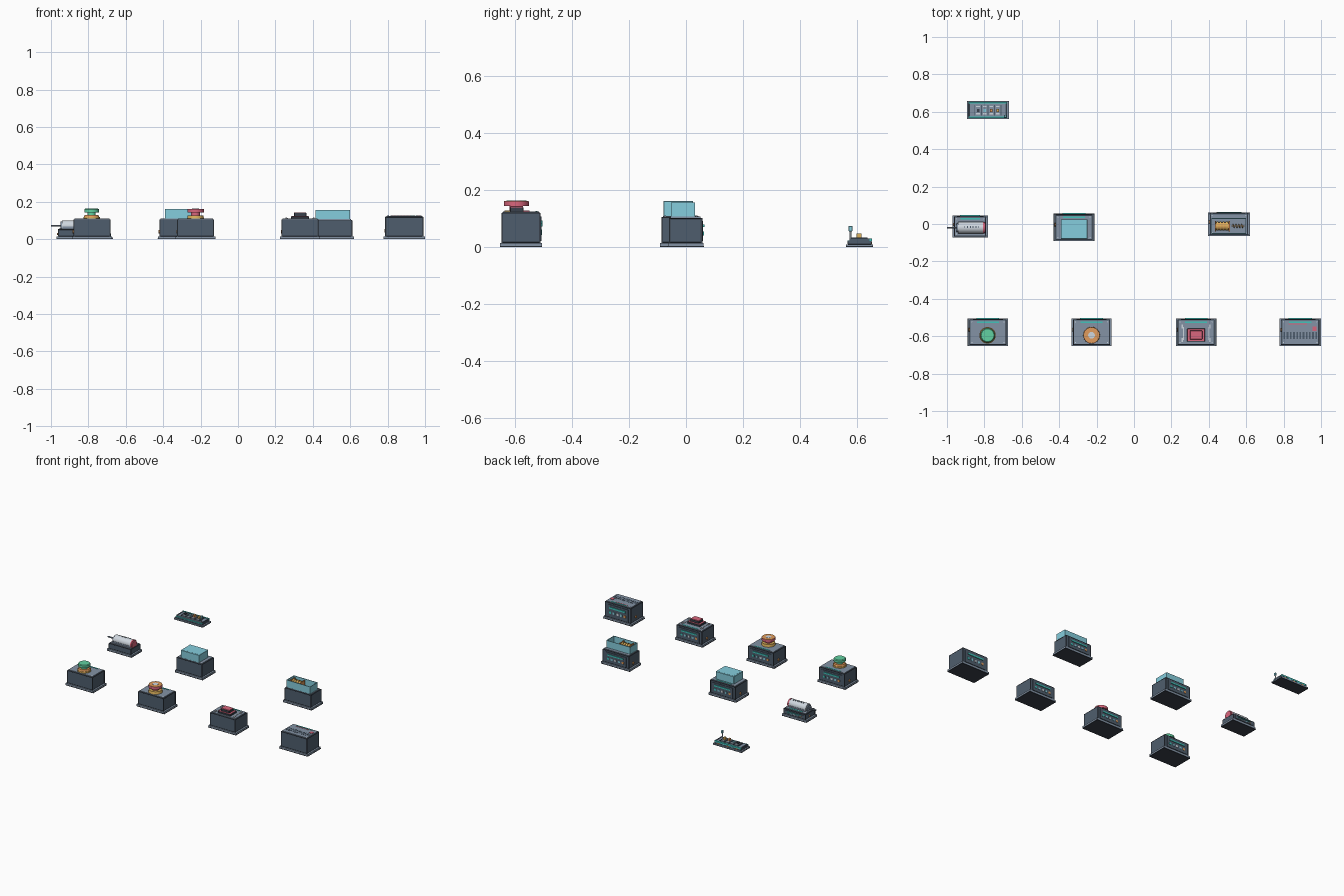
import bpy, math


def material(name, r, g, b):
    m = bpy.data.materials.new(name)
    m.diffuse_color = tuple((c / 255) ** 2.2 for c in (r, g, b)) + (1,)
    return m


SLATE = material("slate casing", 80, 94, 109)
DARK = material("dark trim", 60, 67, 77)
PANEL = material("grey panel", 130, 145, 163)
CYAN = material("cyan cover", 132, 204, 220)
RED = material("rose red", 216, 102, 124)
ORANGE = material("orange", 224, 154, 92)
GREEN = material("green", 98, 208, 160)
GOLD = material("gold", 220, 176, 92)
TEAL = material("teal", 66, 194, 186)
LIGHT = material("light metal", 206, 214, 222)


def finish(o, name, mat, bevel=0.0):
    o.name = name
    o.data.materials.append(mat)
    if bevel:
        b = o.modifiers.new("edge", "BEVEL")
        b.width, b.segments = bevel, 1
    return o


def box(name, mat, x, y, z0, w, d, h, bevel=0.0):
    """Box centred on x, y, with its bottom at z0."""
    bpy.ops.mesh.primitive_cube_add(size=1, location=(x, y, z0 + h / 2))
    o = bpy.context.object
    o.scale = (w, d, h)
    bpy.ops.object.transform_apply(location=False, rotation=False, scale=True)
    return finish(o, name, mat, bevel)


def disc(name, mat, x, y, z0, r, h, top=None, sides=24):
    """Upright round part, tapered when top is given."""
    bpy.ops.mesh.primitive_cone_add(vertices=sides, radius1=r, radius2=r if top is None else top,
                                    depth=h, location=(x, y, z0 + h / 2))
    o = finish(bpy.context.object, name, mat)
    bpy.ops.object.shade_smooth_by_angle()
    return o


def rod(name, mat, x0, x1, y, z, r, sides=20):
    """Round part lying along x."""
    bpy.ops.mesh.primitive_cylinder_add(vertices=sides, radius=r, depth=x1 - x0,
                                        location=((x0 + x1) / 2, y, z), rotation=(0, math.pi / 2, 0))
    o = finish(bpy.context.object, name, mat)
    bpy.ops.object.shade_smooth_by_angle()
    return o


def unit(name, x, y, w, d, h, strip=True):
    """Flanged casing with trim, top panel and rear connectors."""
    box(name + "_foot", DARK, x, y, 0, w, d, 0.005)
    box(name + "_flange", PANEL, x, y, 0.005, w - 0.001, d - 0.001, 0.010)
    bw, bd, top = w - 0.020, d - 0.012, h - 0.004
    box(name + "_casing", SLATE, x, y, 0.015, bw, bd, top - 0.015, 0.003)
    box(name + "_top_rim", DARK, x, y, top - 0.004, bw + 0.001, bd + 0.001, 0.004, 0.001)
    box(name + "_top_panel", PANEL, x, y, top - 0.001, bw - 0.010, bd - 0.010, 0.005)
    if strip:
        box(name + "_status_strip", TEAL, x, y + bd / 2 - 0.013, h - 0.001, w * 0.55, 0.008, 0.003)
    for sx in (-1, 1):
        for sy in (-1, 1):
            box(name + "_corner_post", DARK, x + sx * (bw / 2 - 0.002), y + sy * (bd / 2 - 0.002),
                0.015, 0.006, 0.006, top - 0.018)
            disc(name + "_screw", LIGHT, x + sx * (bw / 2 - 0.012), y + sy * (bd / 2 - 0.012),
                 h - 0.001, 0.003, 0.002, sides=8)
    # rear plate with lamps and sockets, cable gland on the left
    back, hh = y + bd / 2, top - 0.03
    box(name + "_rear_plate", SLATE, x, back + 0.001, 0.022, w * 0.74, 0.006, hh * 0.95)
    box(name + "_rear_strip", TEAL, x, back + 0.005, 0.022 + hh * 0.66, w * 0.56, 0.007, hh * 0.13)
    for i, c in enumerate((ORANGE, CYAN, LIGHT, CYAN, TEAL)):
        box(name + "_socket", c, x + (i - 2) * w * 0.13, back + 0.004, 0.022 + hh * 0.27,
            w * 0.07, 0.005, hh * 0.18)
    rod(name + "_gland", ORANGE, x - bw / 2 - 0.005, x - bw / 2 + 0.002, y + bd * 0.1,
        0.022 + hh * 0.25, min(0.009, hh * 0.22), 12)


FY = -0.5785
# green push button station
unit("green_station", -0.781, FY, 0.216, 0.147, 0.110)
disc("green_collar", GOLD, -0.783, -0.595, 0.108, 0.044, 0.012)
disc("green_collar_top", ORANGE, -0.783, -0.595, 0.120, 0.041, 0.009, 0.036)
disc("green_stem", GREEN, -0.783, -0.595, 0.128, 0.022, 0.018)
disc("green_cap", GREEN, -0.783, -0.595, 0.144, 0.039, 0.016)
disc("green_cap_top", GREEN, -0.783, -0.595, 0.160, 0.039, 0.004, 0.034)

# mushroom stop station
unit("stop_station", -0.227, FY, 0.216, 0.147, 0.110)
disc("stop_collar", GOLD, -0.227, -0.595, 0.108, 0.045, 0.020, 0.042)
disc("stop_stem", RED, -0.227, -0.595, 0.128, 0.024, 0.018)
disc("stop_cap", RED, -0.227, -0.595, 0.144, 0.044, 0.017)
disc("stop_cap_face", ORANGE, -0.227, -0.595, 0.161, 0.0435, 0.002, 0.043)
disc("stop_cap_centre", LIGHT, -0.227, -0.595, 0.163, 0.018, 0.001)

# guarded square button station
unit("guarded_station", 0.332, FY, 0.216, 0.147, 0.110)
box("guard_base", DARK, 0.332, -0.594, 0.108, 0.096, 0.070, 0.014, 0.002)
box("guard_red_border", RED, 0.332, -0.594, 0.121, 0.091, 0.065, 0.003)
box("guard_step", DARK, 0.332, -0.594, 0.123, 0.066, 0.048, 0.018, 0.002)
box("square_button", RED, 0.332, -0.594, 0.139, 0.064, 0.046, 0.005, 0.001)
for s in (-1, 1):
    for dy in (-0.036, 0.036):
        box("guard_bracket", LIGHT, 0.332 + s * 0.074, -0.585 + dy, 0.109, 0.008, 0.022, 0.006)
    box("guard_bracket_bar", LIGHT, 0.332 + s * 0.068, -0.585, 0.109, 0.005, 0.07, 0.004)

# vented sounder station
unit("sounder_station", 0.889, FY, 0.222, 0.147, 0.125)
for i in range(11):
    box("vent_slot", SLATE, 0.804 + i * 0.017, -0.596, 0.124, 0.009, 0.038, 0.002)
box("sounder_label", RED, 0.875, -0.534, 0.124, 0.10, 0.005, 0.002)
box("sounder_lamp", RED, 0.966, -0.560, 0.124, 0.022, 0.022, 0.004)

# motor unit
unit("motor_unit", -0.876, -0.013, 0.191, 0.118, 0.058)
MY, MZ = -0.020, 0.070
box("motor_cradle", PANEL, -0.872, MY, 0.056, 0.13, 0.066, 0.012)
rod("motor_body", LIGHT, -0.940, -0.808, MY, MZ, 0.031)
rod("motor_red_band", RED, -0.808, -0.799, MY, MZ, 0.032)
rod("motor_end_cap", RED, -0.799, -0.794, MY, MZ, 0.027)
rod("motor_front_cap", PANEL, -0.948, -0.940, MY, MZ, 0.024)
rod("motor_shaft", PANEL, -1.0, -0.945, MY, MZ + 0.002, 0.005, 12)
for i in range(6):
    box("motor_cooling_slot", SLATE, -0.905 + i * 0.015, MY + 0.004, 0.0985, 0.005, 0.012, 0.003)

# covered unit
unit("covered_unit", -0.321, -0.018, 0.217, 0.146, 0.110)
box("cover_box", CYAN, -0.320, -0.027, 0.108, 0.142, 0.104, 0.054, 0.001)
box("cover_lid", CYAN, -0.320, -0.027, 0.161, 0.126, 0.088, 0.0015)

# coil unit with open tray
GY = -0.011
unit("coil_unit", 0.508, -0.001, 0.224, 0.127, 0.107, False)
for s in (-1, 1):
    box("tray_side_wall", CYAN, 0.507 + s * 0.091, GY, 0.104, 0.004, 0.084, 0.053)
    box("tray_long_wall", CYAN, 0.507, GY + s * 0.040, 0.104, 0.184, 0.004, 0.053)
rod("coil_core", ORANGE, 0.432, 0.512, GY, 0.130, 0.020)
for i in range(4):
    rod("coil_winding", GOLD, 0.441 + i * 0.0165, 0.452 + i * 0.0165, GY, 0.130, 0.025)
for x in (0.432, 0.506):
    box("coil_flange", ORANGE, x + 0.003, GY, 0.106, 0.006, 0.056, 0.048)
for i in range(4):
    bpy.ops.mesh.primitive_torus_add(major_segments=14, minor_segments=6, major_radius=0.010,
                                     minor_radius=0.0026, location=(0.533 + i * 0.015, GY, 0.122),
                                     rotation=(0, math.pi / 2, 0.3))
    finish(bpy.context.object, "spring_turn", GOLD)
rod("spring_pin", ORANGE, 0.522, 0.59, GY, 0.122, 0.003, 8)

# terminal strip
HX, HY = -0.781, 0.609
box("strip_foot", DARK, HX, HY, 0, 0.224, 0.095, 0.004)
box("strip_flange", PANEL, HX, HY, 0.004, 0.223, 0.094, 0.006)
box("strip_body", SLATE, HX, HY, 0.010, 0.206, 0.084, 0.012, 0.001)
box("strip_top", PANEL, HX, HY, 0.020, 0.196, 0.068, 0.007)
for s in (-1, 1):
    box("strip_rail", TEAL, HX, HY + s * 0.039, 0.020, 0.206, 0.008, 0.010 if s > 0 else 0.004)
    box("strip_end_stop", SLATE, HX + s * 0.098, HY, 0.020, 0.006, 0.070, 0.010)
for i in range(5):
    box("strip_divider", SLATE, HX - 0.07 + i * 0.035, HY, 0.026, 0.004, 0.056, 0.008)
for i, c in enumerate((DARK, CYAN, ORANGE, GOLD)):
    box("terminal", PANEL, HX - 0.0525 + i * 0.035, HY, 0.026, 0.024, 0.048, 0.008)
    for s in (-1, 1):
        box("terminal_clip", LIGHT, HX - 0.0525 + i * 0.035, HY + s * 0.019, 0.033, 0.020, 0.007, 0.002)
    box("terminal_block", c, HX - 0.0525 + i * 0.035, HY - 0.002, 0.034,
        0.014, 0.018, 0.015 if i > 1 else 0.006)
for i in range(5):
    box("strip_rear_lamp", CYAN if i % 2 else ORANGE, HX - 0.07 + i * 0.035, HY + 0.042, 0.012, 0.014, 0.004, 0.007)
disc("lever_stem", LIGHT, -0.688, 0.577, 0.026, 0.004, 0.034, sides=10)
box("lever_tip", CYAN, -0.688, 0.577, 0.056, 0.012, 0.014, 0.018, 0.001)
